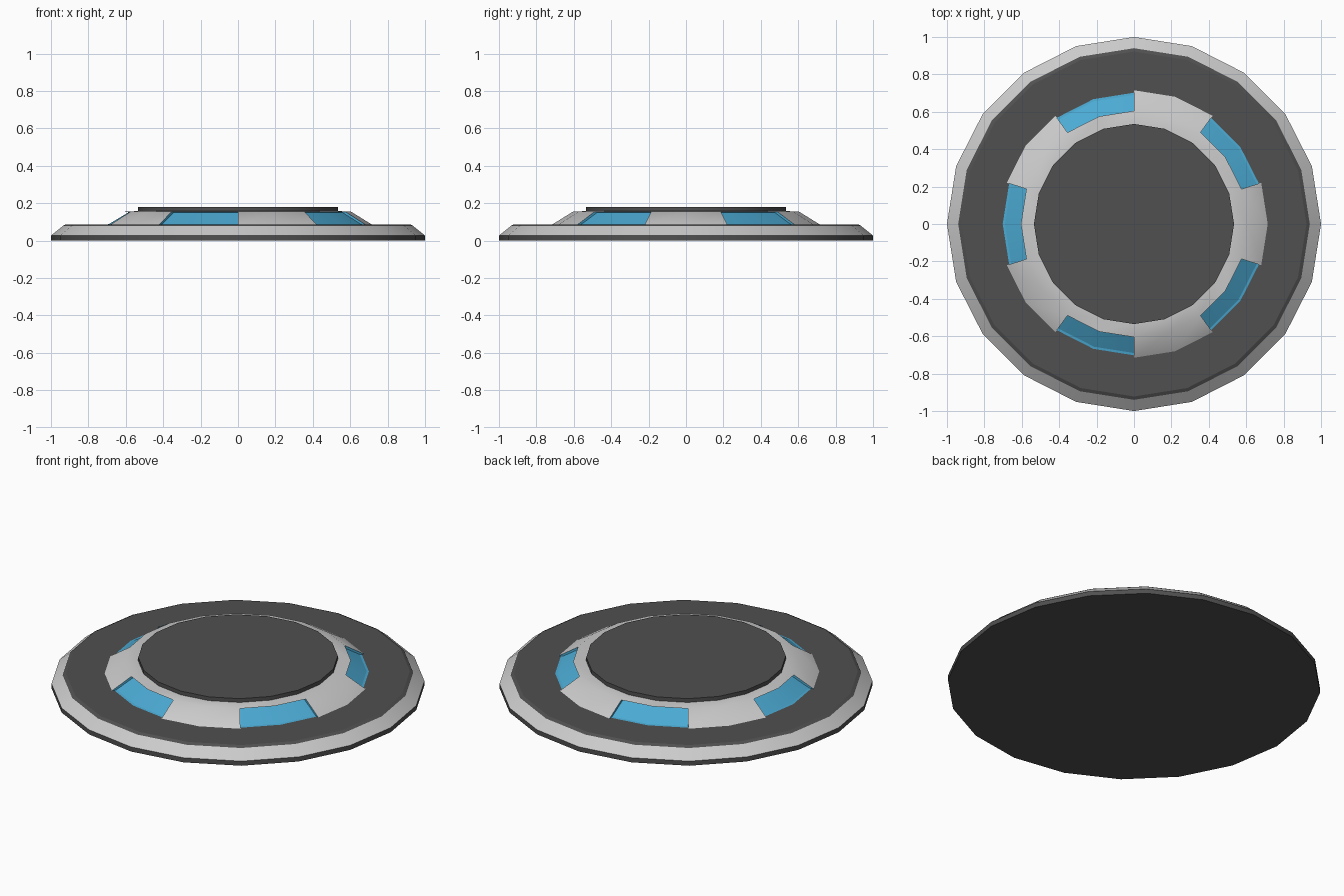
import bpy, bmesh
from math import radians, cos, sin

if "Cube" in bpy.data.objects:
    bpy.data.objects.remove(bpy.data.objects["Cube"])

STEP = radians(18)  # 20-sided model


def material(name, color):
    m = bpy.data.materials.new(name)
    m.diffuse_color = (*color, 1)
    m.use_nodes = True
    m.node_tree.nodes["Principled BSDF"].inputs["Base Color"].default_value = m.diffuse_color
    return m


dark = material("dark_grey", (0.08, 0.08, 0.08))
blue = material("blue_glass", (0.07, 0.40, 0.65))


def sweep(bm, profile, start=0, count=20, caps=False):
    """Turn an (r, z) profile, listed from outer bottom to inner top, about z."""
    full = count == 20
    rings = []
    for i in range(count if full else count + 1):
        a = (start + i) * STEP
        rings.append([bm.verts.new((r * cos(a), r * sin(a), z)) for r, z in profile])
    for i in range(count):
        p, q = rings[i], rings[(i + 1) % len(rings)]
        for j in range(len(profile) - 1):
            bm.faces.new((p[j], q[j], q[j + 1], p[j + 1]))
    if caps and full:
        bm.faces.new([r[-1] for r in rings])
        bm.faces.new([r[0] for r in reversed(rings)])
    elif caps:
        # recess side walls face into the opening
        bm.faces.new(rings[0])
        bm.faces.new(list(reversed(rings[-1])))


def finish(name, bm, mat=None, angle=30):
    bmesh.ops.remove_doubles(bm, verts=bm.verts, dist=1e-5)
    me = bpy.data.meshes.new(name)
    bm.to_mesh(me)
    bm.free()
    ob = bpy.data.objects.new(name, me)
    bpy.context.collection.objects.link(ob)
    if mat:
        me.materials.append(mat)
    bpy.ops.object.select_all(action='DESELECT')
    ob.select_set(True)
    bpy.context.view_layer.objects.active = ob
    bpy.ops.object.shade_smooth_by_angle(angle=radians(angle))
    return ob


# Dark base plate
bm = bmesh.new()
sweep(bm, [(1.0, 0), (1.0, 0.027)], caps=True)
finish("base_plate", bm, dark)

# Grey sloping rim
bm = bmesh.new()
sweep(bm, [(1.0, 0.027), (0.935, 0.079)])
finish("sloped_rim", bm)

# Dark deck with chamfered edge
bm = bmesh.new()
sweep(bm, [(0.94, 0.077), (0.922, 0.086), (0.69, 0.086)])
finish("deck", bm, dark, 20)

# Grey raised collar: five wall sections joined by a top band
WALL = [(0.72, 0.083), (0.605, 0.154)]
BAND = [(0.605, 0.154), (0.53, 0.158)]
bm = bmesh.new()
sweep(bm, BAND)
for k in range(5):
    sweep(bm, WALL, start=3 + 4 * k, count=2)
finish("collar", bm, None, 40)

# Five recessed blue windows between the wall sections
RECESS = [(0.72, 0.083), (0.69, 0.088), (0.585, 0.151), (0.605, 0.154)]
bm = bmesh.new()
for k in range(5):
    sweep(bm, RECESS, start=1 + 4 * k, count=2, caps=True)
finish("windows", bm, blue, 20)

# Dark top disc
bm = bmesh.new()
sweep(bm, [(0.535, 0.155), (0.535, 0.18)], caps=True)
finish("top_disc", bm, dark)
